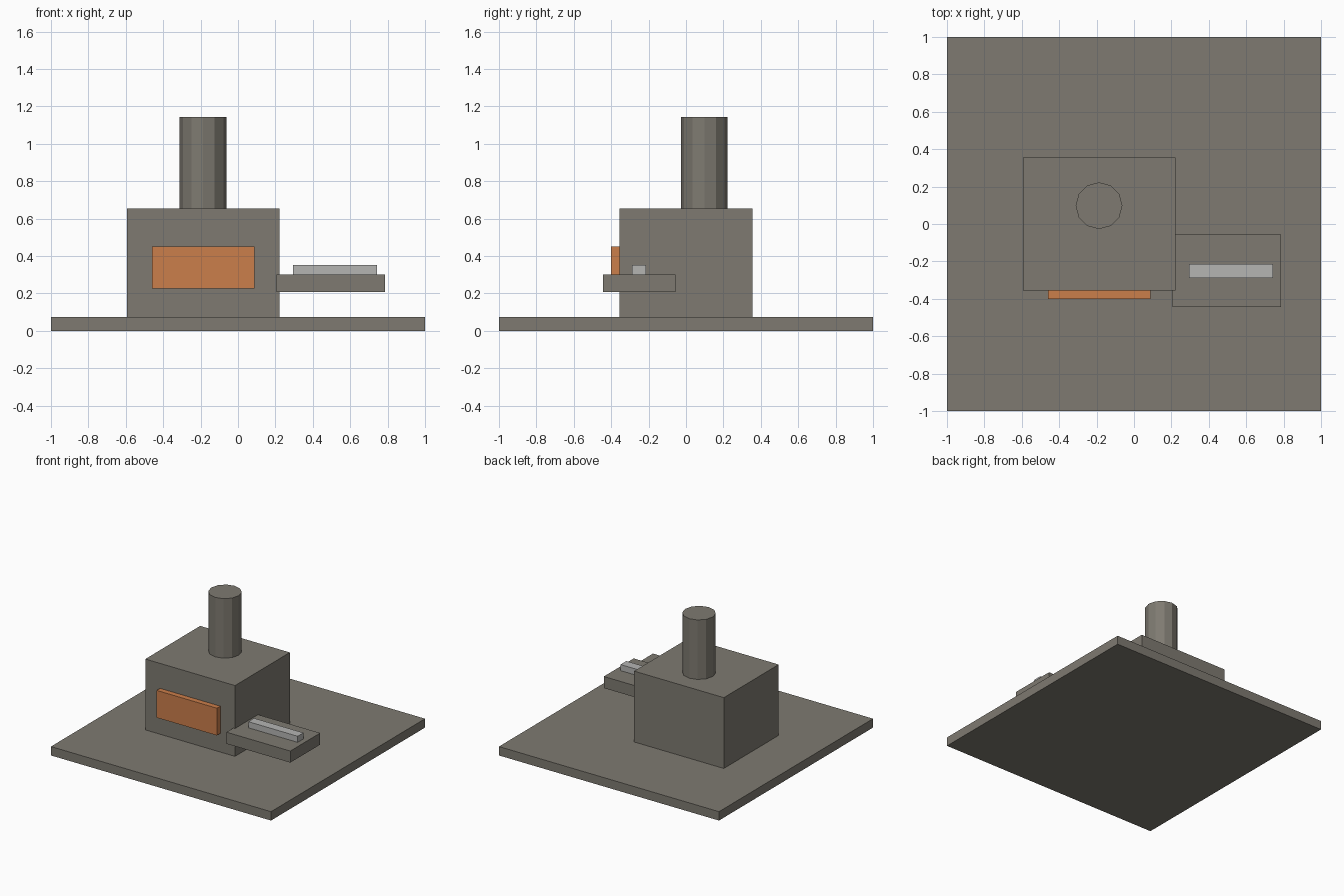
import bpy

if "Cube" in bpy.data.objects:
    bpy.data.objects.remove(bpy.data.objects["Cube"])


def material(name, rgb):
    m = bpy.data.materials.new(name)
    m.diffuse_color = (*rgb, 1.0)
    m.use_nodes = True
    m.node_tree.nodes["Principled BSDF"].inputs["Base Color"].default_value = m.diffuse_color
    return m


stone = material("warm grey stone", (0.21, 0.195, 0.165))
ember = material("ember orange", (0.60, 0.21, 0.07))
steel = material("pale steel", (0.46, 0.46, 0.45))


def box(name, x, y, z, mat):
    """Box from (min, max) pairs along each axis."""
    spans = (x, y, z)
    bpy.ops.mesh.primitive_cube_add(size=1, location=[(a + b) / 2 for a, b in spans])
    ob = bpy.context.object
    ob.name = name
    ob.scale = [b - a for a, b in spans]
    bpy.ops.object.transform_apply(location=False, rotation=False, scale=True)
    ob.data.materials.append(mat)
    return ob


# Ground slab and furnace body
box("base_slab", (-1, 1), (-1, 1), (0, 0.073), stone)
box("furnace_body", (-0.593, 0.222), (-0.356, 0.356), (0.073, 0.655), stone)

# Glowing opening on the front
box("fire_opening", (-0.459, 0.088), (-0.40, -0.356), (0.226, 0.45), ember)

# Side shelf with a metal bar lying on it
box("side_shelf", (0.207, 0.787), (-0.445, -0.057), (0.207, 0.302), stone)
box("metal_bar", (0.295, 0.744), (-0.288, -0.213), (0.302, 0.352), steel)

# Twelve-sided chimney
bpy.ops.mesh.primitive_cylinder_add(vertices=12, radius=0.125, depth=0.489,
                                    location=(-0.187, 0.098, 0.8995))
chimney = bpy.context.object
chimney.name = "chimney"
chimney.data.materials.append(stone)
